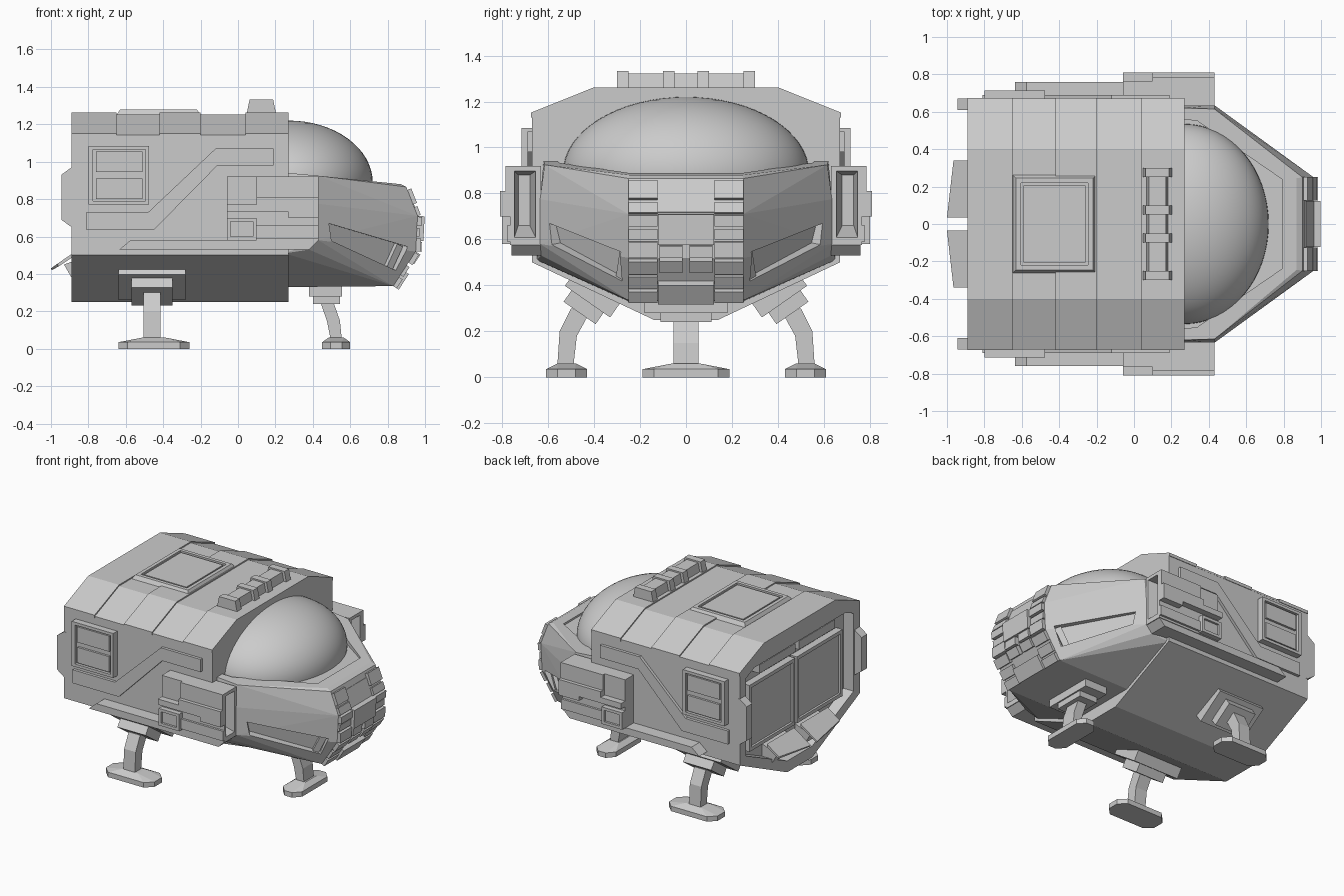
import bpy, bmesh, math
from mathutils import Vector as V

if "Cube" in bpy.data.objects:
    bpy.data.objects.remove(bpy.data.objects["Cube"])


def finish(name, bm):
    bmesh.ops.recalc_face_normals(bm, faces=bm.faces)
    me = bpy.data.meshes.new(name)
    bm.to_mesh(me)
    bm.free()
    ob = bpy.data.objects.new(name, me)
    bpy.context.collection.objects.link(ob)
    return ob


def prism(name, pts, axis, a, b):
    """Extrude a 2D outline along an axis from a to b."""
    bm = bmesh.new()
    put = {'x': lambda p, d: (d, p[0], p[1]),
           'y': lambda p, d: (p[0], d, p[1]),
           'z': lambda p, d: (p[0], p[1], d)}[axis]
    lo = [bm.verts.new(put(p, a)) for p in pts]
    hi = [bm.verts.new(put(p, b)) for p in pts]
    bm.faces.new(lo)
    bm.faces.new(hi)
    n = len(pts)
    for i in range(n):
        bm.faces.new((lo[i], lo[(i + 1) % n], hi[(i + 1) % n], hi[i]))
    return finish(name, bm)


def box(name, x0, x1, y0, y1, z0, z1):
    return prism(name, [(x0, y0), (x1, y0), (x1, y1), (x0, y1)], 'z', z0, z1)


def hull(name, pts):
    bm = bmesh.new()
    for p in pts:
        bm.verts.new(p)
    bmesh.ops.convex_hull(bm, input=bm.verts)
    bmesh.ops.dissolve_limit(bm, angle_limit=0.03, verts=bm.verts, edges=bm.edges)
    return finish(name, bm)


def cut(ob, cutter):
    m = ob.modifiers.new("cut", 'BOOLEAN')
    m.operation = 'DIFFERENCE'
    m.object = cutter
    bpy.context.view_layer.objects.active = ob
    bpy.ops.object.modifier_apply(modifier=m.name)
    bpy.data.objects.remove(cutter)


def both(half):
    return half + [(-p[0], p[1]) for p in reversed(half)]


# main cabin with a recessed rear
cabin = prism("cabin", both([(.14, .25), (.67, .5), (.67, 1.13), (.4, 1.245)]), 'x', -.89, .27)
cut(cabin, prism("rear_cutter", both([(.14, .33), (.6, .54), (.6, 1.09), (.37, 1.19)]), 'x', -1.0, -.81))

# roof plates, alternating thickness
xs = [-.89, -.65, -.42, -.2, .04, .27]
for i in range(5):
    t = .012 if i % 2 == 0 else .003
    prism("roof_plate", both([(.664, 1.13), (.67 + t * .3, 1.13), (.67 + t * .3, 1.14 + t),
                              (.4, 1.25 + t), ][1:]), 'x', xs[i], xs[i + 1])

# roof hatch: bevelled frame with sunken lid
hatch = hull("roof_hatch", [(x, y, 1.24) for x in (-.655, -.195) for y in (-.27, .27)]
             + [(x, y, 1.28) for x in (-.63, -.22) for y in (-.245, .245)])
cut(hatch, box("hatch_cutter", -.605, -.245, -.22, .22, 1.267, 1.4))
box("hatch_lid", -.59, -.26, -.205, .205, 1.25, 1.276)

# roof light bar with collars
prism("light_bar", [(.065, 1.25), (.08, 1.322), (.17, 1.322), (.185, 1.25)], 'y', -.29, .29)
for y in (-.275, -.075, .075, .275):
    prism("light_bar_collar", [(.045, 1.25), (.062, 1.332), (.188, 1.332), (.205, 1.25)], 'y', y - .025, y + .025)

# nose shell
A = [(.27, .62, .94), (.43, .615, .925), (.43, .635, .775), (.43, .635, .58), (.38, .63, .53), (.25, .65, .51),
     (.25, .62, .93), (.25, .25, .33)]
B = [(.87, .245, .88), (.9, .25, .865), (.96, .25, .71), (.95, .25, .52), (.83, .25, .335)]
nose = hull("nose", [(x, s * y, z) for x, y, z in A + B for s in (1, -1)])
cut(nose, prism("deck_cutter", [(.2, .57), (.34, .55), (.79, .24), (.79, -.24), (.34, -.55), (.2, -.57)],
                'z', .875, 1.1))

# sunken side windows in the nose
for s in (1, -1):
    p1, p2, p4 = V((.43, .635, .775)), V((.95, .25, .615)), V((.43, .635, .58))
    p3 = V((.83, .25, .36))
    n = (p2 - p4).cross(p1 - p3).normalized()
    n = n if n.y > 0 else -n
    c = (p1 + p2 + p3 + p4) / 4

    def on_face(x, z, d):
        y = c.y - (n.x * (x - c.x) + n.z * (z - c.z)) / n.y
        p = V((x, y, z)) + n * d
        return (p.x, s * p.y, p.z)
    slot = [(.485, .67), (.89, .55), (.84, .42), (.49, .58)]
    cut(nose, hull("window_cutter", [on_face(x, z, d) for x, z in slot for d in (-.03, .08)]))
    hull("nose_lamp", [on_face(x, z, d) for x, z in [(.855, .56), (.885, .545), (.83, .425), (.80, .44)]
                       for d in (-.04, -.005)])

# glass dome
bpy.ops.mesh.primitive_uv_sphere_add(segments=64, ring_count=32, location=(.27, 0, .89))
dome = bpy.context.object
dome.name = "dome"
dome.scale = (.45, .535, .33)
bpy.ops.object.shade_smooth()

# nose bumper plates along the front profile
F = [V((.875, .88)), V((.90, .865)), V((.96, .71)), V((.95, .52)), V((.83, .335))]


def bumper(name, seg, f0, f1, y0, y1, t):
    a, b = F[seg].lerp(F[seg + 1], f0), F[seg].lerp(F[seg + 1], f1)
    d = (b - a).normalized()
    n = V((-d.y, d.x))
    prism(name, [a - n * .03, b - n * .03, b + n * t, a + n * t], 'y', y0, y1)


for s in (1, -1):
    for seg, f0, f1, t in ((1, .1, .6, .022), (1, .7, 1, .018), (2, .02, .28, .025), (2, .34, .58, .015),
                           (2, .63, 1, .025), (3, .03, .32, .025), (3, .4, .68, .018), (3, .74, 1, .022)):
        bumper("bumper_plate", seg, f0, f1, s * .125, s * .25, t)
for seg, f0, f1, t in ((1, .25, .95, .005), (2, 0, .7, .038), (3, .55, 1, .035)):
    bumper("bumper_centre", seg, f0, f1, -.122, .122, t)
for y in (-.065, .065):
    bumper("headlight", 2, .72, 1, y - .05, y + .05, .03)
    bumper("headlight", 3, 0, .27, y - .05, y + .05, .03)

# side details, mirrored left and right
for s in (1, -1):
    # side window
    frame = box("side_window_frame", -.8, -.475, s * .66, s * .715, .77, 1.085)
    cut(frame, box("frame_cutter", -.775, -.495, s * .695, s * .8, .79, 1.065))
    for z0, z1 in ((.8, .91), (.945, 1.055)):
        box("side_window_pane", -.76, -.51, s * .68, s * .71, z0, z1)
    # stepped stripe
    prism("side_stripe", [(-.81, .73), (-.48, .73), (-.12, 1.07), (.19, 1.07), (.19, .98), (-.11, .98),
                          (-.45, .635), (-.81, .635)], 'y', s * .66, s * .69)
    # lower sill
    prism("side_sill", [(-.635, .53), (-.575, .58), (.43, .58), (.38, .53)], 'y', s * .62, s * .76)
    # engine pod with front intake
    pod = box("side_pod", -.06, .43, s * .63, s * .765, .575, .92)
    cut(pod, hull("intake_cutter", [(.45, s * y, z) for y in (.65, .75) for z in (.6, .9)]
                  + [(.31, s * y, z) for y in (.68, .73) for z in (.66, .88)]))
    prism("pod_band", [(-.06, .77), (.1, .77), (.1, .81), (.43, .81), (.43, .7), (.27, .7), (.27, .73), (-.06, .73)],
          'y', s * .75, s * .81)
    prism("pod_upper_plate", [(.1, .92), (.43, .92), (.43, .81), (.1, .81)], 'y', s * .75, s * .785)
    lower = box("pod_lower_box", -.06, .1, s * .75, s * .80, .58, .7)
    cut(lower, box("box_cutter", -.04, .08, s * .785, s * .9, .6, .68))
    box("pod_lower_rail", .1, .43, s * .75, s * .78, .59, .66)
    # rear corner block
    prism("rear_block", [(-.87, .97), (-.89, .97), (-.945, .93), (-.945, .69), (-.89, .65), (-.87, .65)],
          'y', s * .61, s * .672)
    # rear doors, bar and tail flap
    door = box("rear_door", -.86, -.79, s * .01, s * .52, .53, 1.0)
    cut(door, box("door_cutter", -.9, -.845, s * .035, s * .495, .555, .975))
    prism("rear_bar", [(s * .02, 1.05), (s * .42, 1.05), (s * .42, 1.11), (s * .02, 1.11)], 'x', -.87, -.79)
    hull("tail_flap", [(-.87, s * .34, .52), (-.965, s * .34, .455), (-1.0, s * .035, .43), (-.87, s * .035, .52),
                       (-.87, s * .34, .50), (-.96, s * .34, .44), (-.995, s * .035, .42), (-.87, s * .035, .50)])
    hull("tail_vent", [(x, s * y, z) for y in (.06, .31) for x, z in ((-.93, .45), (-.89, .38), (-.8, .38), (-.8, .5))])


# landing legs
def foot(name, cx, cy, hx, hy):
    def ring(kx, ky, z):
        c = .05
        return [(cx + i * px, cy + j * py, z) for i in (1, -1) for j in (1, -1)
                for px, py in ((kx, max(ky - c, .03)), (max(kx - c, .03), ky))]
    hull(name, ring(hx, hy, 0) + ring(hx, hy, .035)
         + [(cx + i * (.06 if hx > hy else .04), cy + j * (.06 if hy > hx else .04), .06)
            for i in (1, -1) for j in (1, -1)])


for s in (1, -1):
    a = math.radians(35)
    t, n, c = V((math.cos(a), math.sin(a))), V((math.sin(a), -math.cos(a))), V((.40, .37))
    for nm, h, d0, d1, w in (("side_leg_mount", .12, -.05, .05, .18), ("side_leg_socket", .085, .04, .11, .11)):
        q = [c + t * h * i + n * d for i, d in ((-1, d0), (1, d0), (1, d1), (-1, d1))]
        prism(nm, [(s * p.x, p.y) for p in q], 'x', -.46 - w, -.46 + w)
    prism("side_leg", [(s * y, z) for y, z in ((.42, .28), (.50, .30), (.55, .2), (.56, .05), (.49, .05), (.475, .18))],
          'x', -.505, -.415)
    foot("side_foot", -.45, s * .52, .19, .09)
box("front_leg_mount", .38, .555, -.18, .18, .28, .35)
box("front_leg_socket", .4, .545, -.11, .11, .24, .29)
prism("front_leg", [(.44, .25), (.51, .25), (.545, .15), (.555, .05), (.495, .05), (.475, .15)], 'y', -.055, .055)
foot("front_foot", .525, 0, .075, .19)
